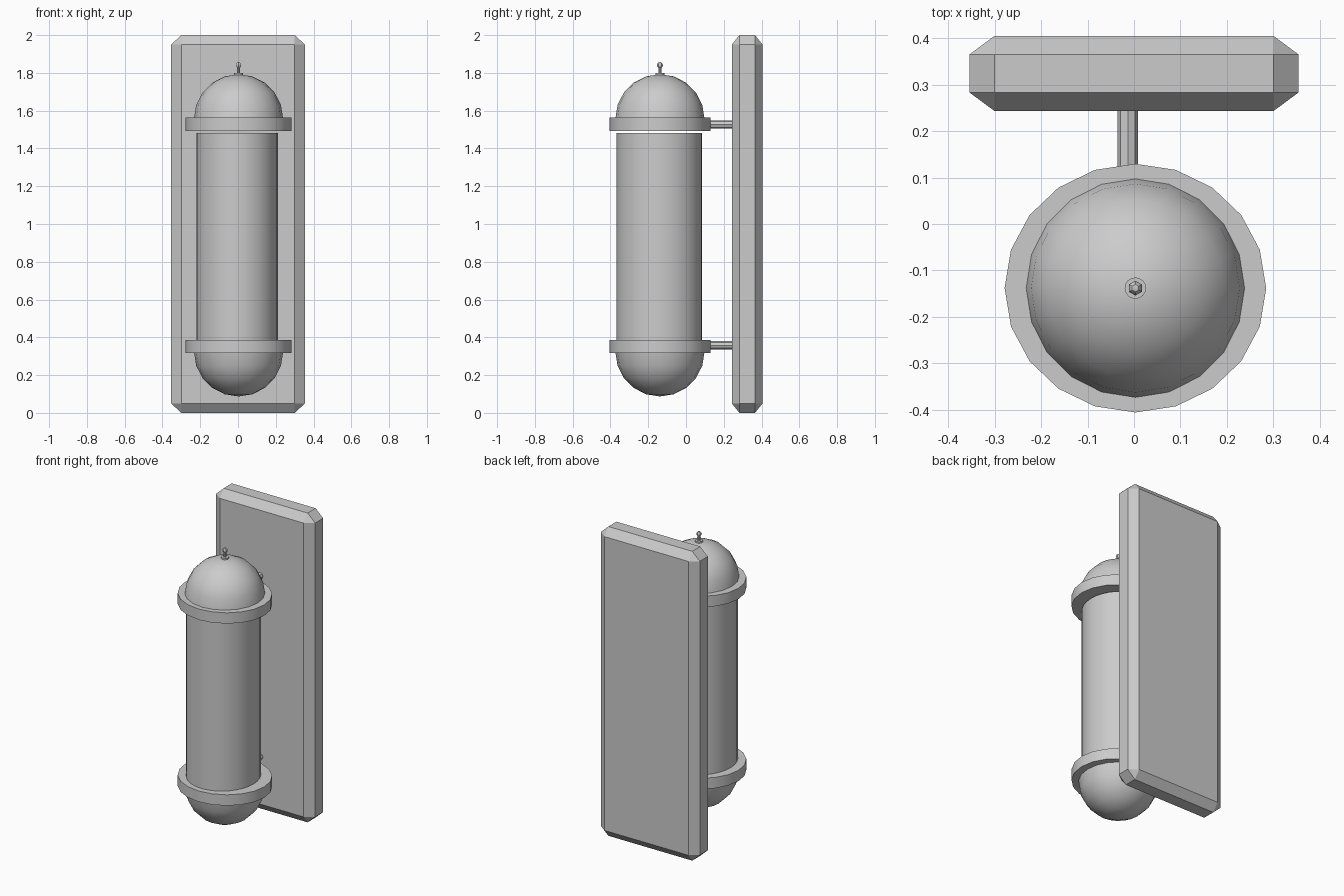
import bpy, bmesh, math
from mathutils import Matrix, Vector

if "Cube" in bpy.data.objects:
    bpy.data.objects.remove(bpy.data.objects["Cube"])

GREY = (0.6, 0.6, 0.6, 1)
mat = bpy.data.materials.new("plain_grey")
mat.use_nodes = True
mat.diffuse_color = GREY
mat.node_tree.nodes["Principled BSDF"].inputs["Base Color"].default_value = GREY

AXIS_Y = -0.138


def finish(name, bm, smooth=True):
    bmesh.ops.recalc_face_normals(bm, faces=bm.faces)
    mesh = bpy.data.meshes.new(name)
    bm.to_mesh(mesh)
    bm.free()
    mesh.materials.append(mat)
    obj = bpy.data.objects.new(name, mesh)
    bpy.context.collection.objects.link(obj)
    if smooth:
        bpy.ops.object.select_all(action="DESELECT")
        obj.select_set(True)
        bpy.context.view_layer.objects.active = obj
        bpy.ops.object.shade_smooth_by_angle(angle=math.radians(30))
    return obj


def tube(name, centre, rx, ry, depth, sides, turn=None):
    """Capped cylinder, optionally elliptical and turned off the vertical."""
    bm = bmesh.new()
    bmesh.ops.create_cone(bm, cap_ends=True, segments=sides, radius1=1, radius2=1, depth=1)
    m = Matrix.Translation(centre) @ (turn or Matrix()) @ Matrix.Diagonal((rx, ry, depth, 1))
    bmesh.ops.transform(bm, matrix=m, verts=bm.verts)
    return finish(name, bm)


def dome(name, z, radius, side):
    """Half of a faceted ball; side is +1 for upward, -1 for downward."""
    bm = bmesh.new()
    bmesh.ops.create_uvsphere(bm, u_segments=20, v_segments=10, radius=radius)
    low = [v for v in bm.verts if v.co.z * side < -0.001]
    bmesh.ops.delete(bm, geom=low, context="VERTS")
    bmesh.ops.translate(bm, vec=(0.003, AXIS_Y, z), verts=bm.verts)
    return finish(name, bm)


# Back plate: a slab with chamfered edges and corners
half = Vector((0.354, 0.081, 1.0))
inset = Vector((0.300, 0.041, 0.95))
bm = bmesh.new()
for sx in (-1, 1):
    for sy in (-1, 1):
        for sz in (-1, 1):
            for axis in range(3):
                p = inset.copy()
                p[axis] = half[axis]
                bm.verts.new((p.x * sx, p.y * sy + 0.324, p.z * sz + 1))
bmesh.ops.convex_hull(bm, input=bm.verts)
bmesh.ops.dissolve_limit(bm, angle_limit=0.01, verts=bm.verts, edges=bm.edges)
finish("back_plate", bm, smooth=False)

# Lamp body
tube("lamp_tube", (-0.005, -0.141, 0.917), 0.2155, 0.2265, 1.132, 32)

# Collars, end domes and wall brackets
lie_along_y = Matrix.Rotation(math.pi / 2, 4, "X")
for label, ring_z, dome_z, arm_z, side in (
        ("upper", 1.528, 1.557, 1.527, 1), ("lower", 0.351, 0.323, 0.358, -1)):
    tube(label + "_collar", (0.003, AXIS_Y, ring_z), 0.2815, 0.2675, 0.07, 20)
    dome(label + "_dome", dome_z, 0.236, side)
    tube(label + "_bracket", (-0.013, 0.175, arm_z), 0.022, 0.022, 0.16, 8, lie_along_y)

# Finial: flange, stem and small ball
tube("finial_flange", (0.003, AXIS_Y, 1.794), 0.023, 0.023, 0.01, 16)
tube("finial_stem", (0.003, AXIS_Y, 1.812), 0.008, 0.008, 0.04, 8)
bm = bmesh.new()
bmesh.ops.create_uvsphere(bm, u_segments=6, v_segments=6, radius=0.016)
bmesh.ops.translate(bm, vec=(0.003, AXIS_Y, 1.841), verts=bm.verts)
finish("finial_ball", bm)
